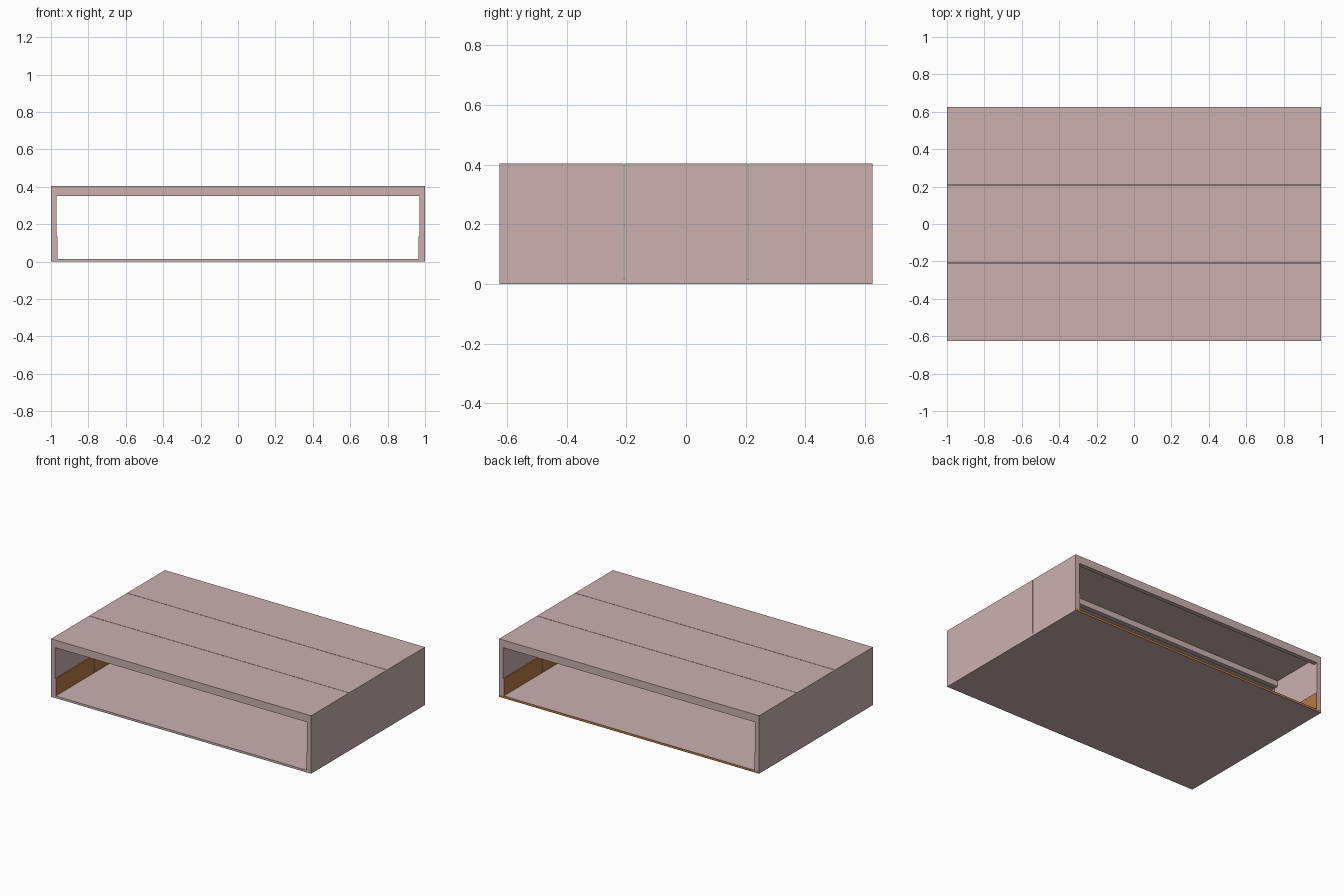
import bpy, bmesh

if "Cube" in bpy.data.objects:
    bpy.data.objects.remove(bpy.data.objects["Cube"])


def material(name, rgb):
    m = bpy.data.materials.new(name)
    m.diffuse_color = (*rgb, 1)
    m.use_nodes = True
    m.node_tree.nodes["Principled BSDF"].inputs["Base Color"].default_value = m.diffuse_color
    return m


PINK = material("dusty_pink", (0.597, 0.434, 0.434))
BROWN = material("warm_brown", (0.48, 0.195, 0.055))

HX, HY, TOP = 1.0, 0.625, 0.403      # half width, half depth, height
FLOOR, CEIL, RIB_Z = 0.015, 0.39, 0.35
WALL, RIB, GAP = 0.03, 0.03, 0.003


def extrude_profile(name, pts, y0, y1, mat):
    """Extrude a closed x-z outline from y0 to y1."""
    bm = bmesh.new()
    face = bm.faces.new([bm.verts.new((x, y0, z)) for x, z in pts])
    out = bmesh.ops.extrude_face_region(bm, geom=[face])
    verts = [g for g in out["geom"] if isinstance(g, bmesh.types.BMVert)]
    bmesh.ops.translate(bm, verts=verts, vec=(0, y1 - y0, 0))
    bmesh.ops.recalc_face_normals(bm, faces=bm.faces)
    me = bpy.data.meshes.new(name)
    bm.to_mesh(me)
    bm.free()
    me.materials.append(mat)
    ob = bpy.data.objects.new(name, me)
    bpy.context.collection.objects.link(ob)
    return ob


def box(name, x0, x1, y0, y1, z0, z1, mat):
    return extrude_profile(name, [(x0, z0), (x1, z0), (x1, z1), (x0, z1)], y0, y1, mat)


# floor slab, with a brown rear edge
base = box("floor_slab", -HX, HX, -HY, HY, 0, FLOOR, PINK)
base.data.materials.append(BROWN)
for p in base.data.polygons:
    if p.normal.y > 0.9:
        p.material_index = 1

# three identical shell sections along the depth
inner = HX - WALL
step = 2 * HY / 3
for i in range(3):
    y0 = -HY + i * step + (GAP / 2 if i > 0 else 0)
    y1 = -HY + (i + 1) * step - (GAP / 2 if i < 2 else 0)
    outline = [(-HX, FLOOR), (-HX, TOP), (HX, TOP), (HX, FLOOR),
               (inner, FLOOR), (inner, CEIL), (-inner, CEIL), (-inner, FLOOR)]
    extrude_profile(f"shell_section_{i + 1}", outline, y0, y1, PINK)
    # ceiling ribs at both ends of the section
    for side, a in (("front", y0), ("rear", y1 - RIB)):
        box(f"ceiling_rib_{side}_{i + 1}", -inner, inner, a, a + RIB, RIB_Z, CEIL, PINK)
    # low wainscot panels on the inner walls, pink at their exposed ends
    for s, side in ((-1, "left"), (1, "right")):
        xs = sorted((s * inner, s * (inner - 0.006)))
        panel = box(f"wainscot_{side}_{i + 1}", *xs, y0, y1, FLOOR, 0.135, BROWN)
        panel.data.materials.append(PINK)
        for p in panel.data.polygons:
            if abs(p.normal.y) > 0.9:
                p.material_index = 1
